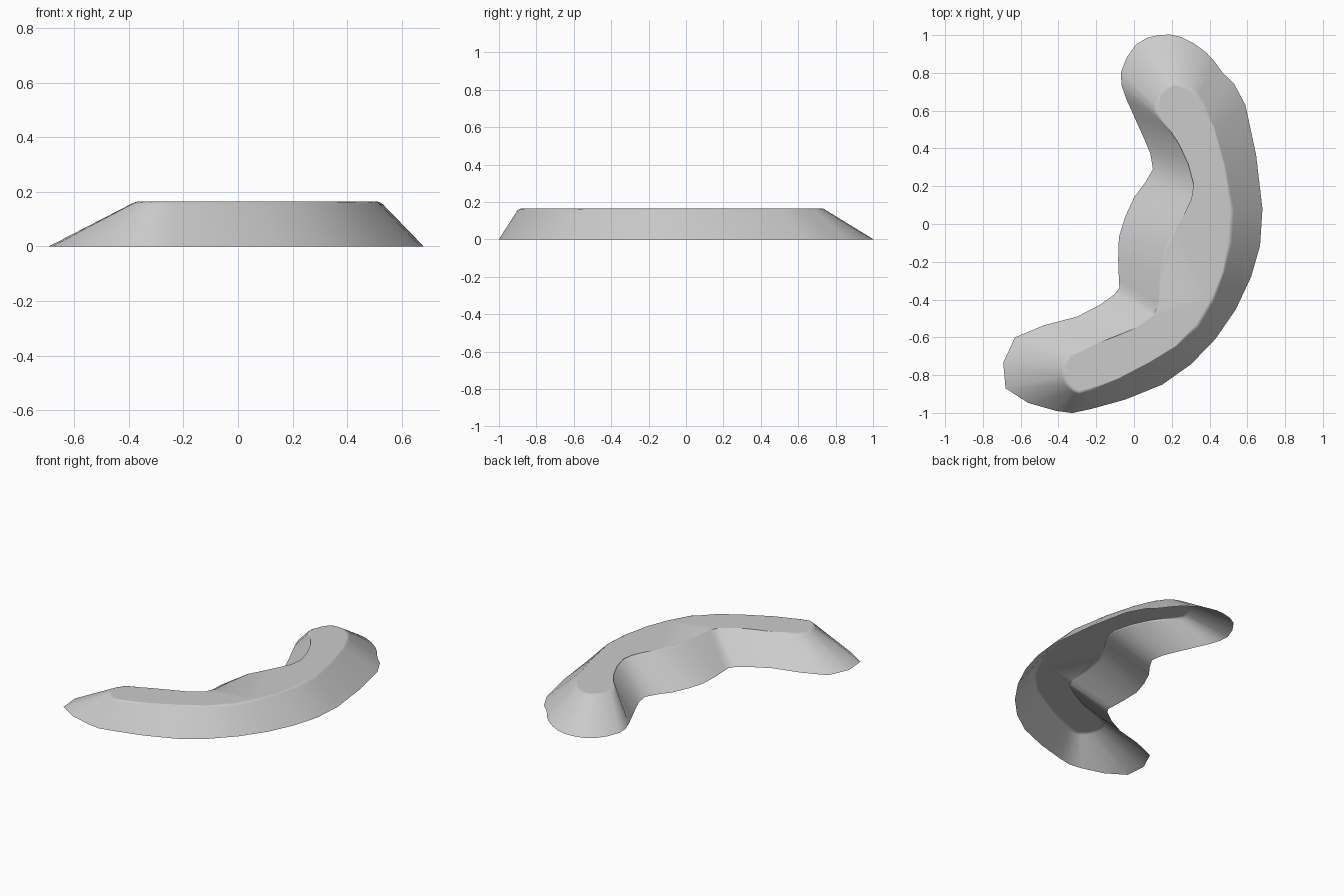
import bpy
import bmesh
from mathutils import Vector

HEIGHT = 0.165      # height of the flat crest
STEPS = 2           # curve pieces between neighbouring stations


def remove_default_cube():
    cube = bpy.data.objects.get("Cube")
    if cube:
        bpy.data.objects.remove(cube, do_unlink=True)


def make_material(name, color):
    material = bpy.data.materials.new(name)
    material.use_nodes = True
    material.diffuse_color = color
    shader = material.node_tree.nodes["Principled BSDF"]
    shader.inputs["Base Color"].default_value = color
    shader.inputs["Roughness"].default_value = 0.8
    return material


def closed_spline(points, steps):
    """Smooth closed curve that passes through all the points."""
    result = []
    count = len(points)
    for i in range(count):
        before, start, end, after = (
            points[(i + k) % count] for k in (-1, 0, 1, 2))
        for step in range(steps):
            t = step / steps
            tangent_in = (end - before) / 2
            tangent_out = (after - start) / 2
            rise = t * t * (3 - 2 * t)
            result.append(start.lerp(end, rise)
                          + tangent_in * (t * (1 - t) ** 2)
                          - tangent_out * (t * t * (1 - t)))
    return result


# Stations clockwise around the mound: foot x, y and crest x, y in hundredths
STATIONS = [
    # rounded back end
    (13, 100, 20, 73), (25, 99, 26, 73), (38, 91, 32, 70), (47, 80, 36, 64),
    # long convex side
    (59, 63, 42, 51), (68, 8, 52, 7), (62, -28, 47, -25), (43, -61, 34, -54),
    (15, -85, 8, -73), (-23, -98, -23, -88),
    # rounded front end
    (-41, -99, -32, -88), (-68, -87, -37, -80), (-63, -60, -34, -69),
    # wavy concave side
    (-30, -49, -10, -61), (-10, -37, 10, -49), (-8, -29, 13, -42),
    (-8, -7, 17, -12), (0, 14, 28, 5), (10, 29, 33, 21), (5, 46, 25, 43),
    (-4, 66, 13, 56), (-7, 80, 12, 63), (1, 95, 17, 72),
]


def build_mound(name, material):
    foot = closed_spline(
        [Vector((s[0], s[1], 0)) / 100 for s in STATIONS], STEPS)
    crest = closed_spline(
        [Vector((s[2], s[3], 100 * HEIGHT)) / 100 for s in STATIONS], STEPS)

    bm = bmesh.new()
    low = [bm.verts.new(p) for p in foot]
    high = [bm.verts.new(p) for p in crest]

    # sloping skirt, open underneath
    for i in range(len(low)):
        j = (i + 1) % len(low)
        bm.faces.new((low[j], low[i], high[i], high[j]))

    # flat crest with a softly rounded rim
    top = bm.faces.new(high[::-1])
    bmesh.ops.bevel(bm, geom=list(top.edges), offset=0.014, segments=2,
                    profile=0.5, affect='EDGES')

    mesh = bpy.data.meshes.new(name)
    bm.to_mesh(mesh)
    bm.free()
    mesh.materials.append(material)
    mesh.shade_smooth()

    mound = bpy.data.objects.new(name, mesh)
    bpy.context.collection.objects.link(mound)
    normals = mound.modifiers.new("crest_shading", 'WEIGHTED_NORMAL')
    normals.keep_sharp = True
    return mound


remove_default_cube()
grey = make_material("plain_grey", (0.6, 0.6, 0.6, 1))
build_mound("curved_mound", grey)
